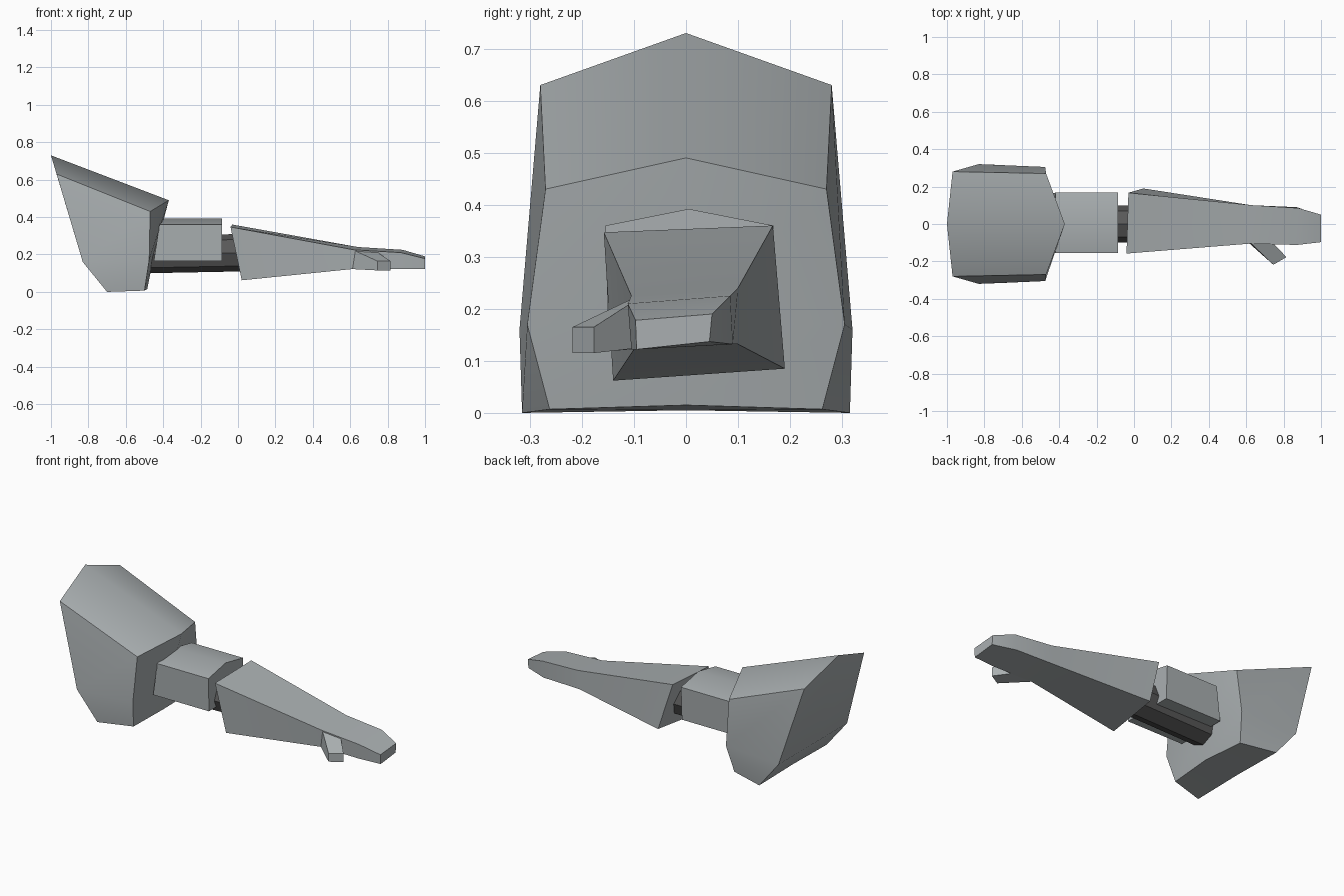
import bpy, math
from mathutils import Vector

if "Cube" in bpy.data.objects:
    bpy.data.objects.remove(bpy.data.objects["Cube"])


def material(name, colour):
    m = bpy.data.materials.new(name)
    m.use_nodes = True
    m.diffuse_color = colour
    m.node_tree.nodes["Principled BSDF"].inputs["Base Color"].default_value = colour
    return m


grey = material("armour grey", (0.40, 0.43, 0.44, 1))
dark = material("joint dark grey", (0.10, 0.10, 0.10, 1))


def make(name, verts, faces, mat, angle=30):
    me = bpy.data.meshes.new(name)
    me.from_pydata(verts, [], faces)
    me.materials.append(mat)
    ob = bpy.data.objects.new(name, me)
    bpy.context.collection.objects.link(ob)
    bpy.ops.object.select_all(action='DESELECT')
    ob.select_set(True)
    bpy.context.view_layer.objects.active = ob
    bpy.ops.object.mode_set(mode='EDIT')
    bpy.ops.mesh.select_all(action='SELECT')
    bpy.ops.mesh.normals_make_consistent(inside=False)
    bpy.ops.object.mode_set(mode='OBJECT')
    bpy.ops.object.shade_smooth_by_angle(angle=math.radians(angle))
    return ob


def loft(name, rings, mat, angle=30):
    """Skin matching rings of points and close both ends."""
    n = len(rings[0])
    verts = [p for ring in rings for p in ring]
    faces = [(r * n + i, r * n + (i + 1) % n, (r + 1) * n + (i + 1) % n, (r + 1) * n + i)
             for r in range(len(rings) - 1) for i in range(n)]
    last = (len(rings) - 1) * n
    faces += [tuple(range(n)), tuple(range(last, last + n))]
    return make(name, verts, faces, mat, angle)


# Shoulder pad: inner and outer faces, each a ridge line with mirrored side corners
outer_ridge = [(-1, 0, .73), (-.83, 0, .16), (-.70, 0, .005)]
outer_side = [(-.97, .28, .63), (-.83, .32, .16), (-.70, .315, 0)]
inner_ridge = [(-.37, 0, .49), (-.455, 0, .17), (-.485, 0, .015)]
inner_side = [(-.47, .27, .43), (-.475, .305, .17), (-.50, .262, .007)]
mirror = lambda pts: [(x, -y, z) for x, y, z in pts]
columns = [outer_ridge, outer_side, inner_side, inner_ridge,
           mirror(inner_side), mirror(outer_side)]
pad_faces = []
for c in range(6):
    a, b = c * 3, (c + 1) % 6 * 3
    pad_faces += [(a + k, b + k, b + k + 1, a + k + 1) for k in range(2)]
for level in (0, 2):
    ring = [c * 3 + level for c in range(6)]
    pad_faces += [(ring[0], ring[1], ring[2], ring[3]), (ring[0], ring[3], ring[4], ring[5])]
make("shoulder_pad", [p for c in columns for p in c], pad_faces, grey, 40)

# Upper arm: box with a low ridged top
loft("upper_arm", [
    [(x, -.15, .165), (x + dx, -.155, .36), (x + dx, .005, .392),
     (x + dx, .168, .36), (x, .16, .165)]
    for x, dx in ((-.45, .03), (-.085, 0))], grey)

# Inner arm rod: eight-sided bar running into the elbow
loft("arm_rod", [
    [(x, .1 * math.cos(i * math.pi / 4), z + .1 * math.sin(i * math.pi / 4)) for i in range(8)]
    for x, z in ((-.47, .20), (.04, .21))], dark, 20)

# Forearm and hand: tapering four-sided sections from elbow to fingertips
loft("forearm_and_hand", [
    [(-.04, -.158, .347), (-.03, .167, .36), (.05, .19, .085), (.02, -.14, .062)],
    [(.62, -.105, .225), (.64, .10, .24), (.63, .10, .132), (.61, -.10, .122)],
    [(.87, -.112, .21), (.88, .085, .225), (.87, .09, .132), (.87, -.105, .122)],
    [(1, -.097, .178), (1, .05, .19), (1, .045, .137), (1, -.095, .122)]], grey, 20)

# Thumb
loft("thumb", [
    [(.62, -.098, .222), (.74, -.098, .216), (.74, -.098, .124), (.61, -.098, .122)],
    [(.745, -.218, .165), (.815, -.177, .165), (.815, -.177, .115), (.745, -.218, .115)]],
    grey, 20)
